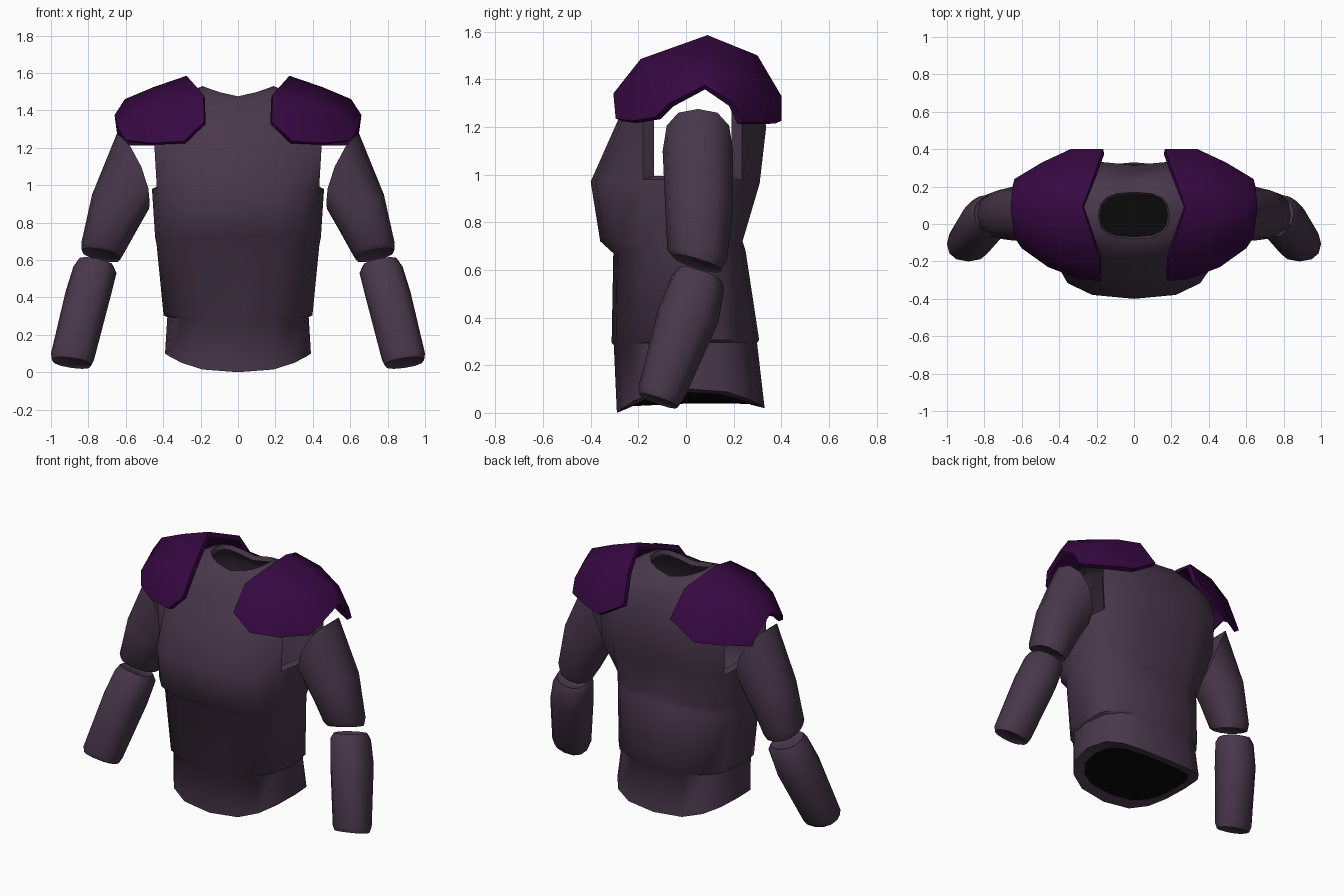
import bpy, bmesh, math
from mathutils import Vector

if "Cube" in bpy.data.objects:
    bpy.data.objects.remove(bpy.data.objects["Cube"])


def material(name, rgb):
    m = bpy.data.materials.new(name)
    m.diffuse_color = (*rgb, 1)
    m.use_nodes = True
    m.node_tree.nodes["Principled BSDF"].inputs["Base Color"].default_value = m.diffuse_color
    return m


cloth = material("dusky_mauve", (0.066, 0.039, 0.070))
purple = material("deep_purple", (0.037, 0.0025, 0.054))
black = material("black", (0.003, 0.003, 0.003))
N = 16


def spow(v, p):
    return math.copysign(abs(v) ** p, v)


def finish(name, bm, mat, thickness=0, mirror=False, angle=38):
    me = bpy.data.meshes.new(name)
    bm.to_mesh(me)
    bm.free()
    me.materials.append(mat)
    ob = bpy.data.objects.new(name, me)
    bpy.context.collection.objects.link(ob)
    bpy.ops.object.select_all(action='DESELECT')
    ob.select_set(True)
    bpy.context.view_layer.objects.active = ob
    if thickness:
        mod = ob.modifiers.new("shell", 'SOLIDIFY')
        mod.thickness, mod.offset = thickness, -1
        bpy.ops.object.modifier_apply(modifier=mod.name)
    if mirror:
        mod = ob.modifiers.new("mirror", 'MIRROR')
        mod.use_mirror_merge = False
        bpy.ops.object.modifier_apply(modifier=mod.name)
    bpy.ops.object.shade_smooth_by_angle(angle=math.radians(angle))
    return ob


def bridge(bm, rings, skip=lambda level, i: False):
    vs = [[bm.verts.new(p) for p in r] for r in rings]
    n = len(vs[0])
    for k in range(len(vs) - 1):
        a, b = vs[k], vs[k + 1]
        for i in range(n):
            if not skip(k, i):
                j = (i + 1) % n
                bm.faces.new((a[i], a[j], b[j], b[i]))
    return vs


# Torso: half width, front y, back y, then z at side, front, back
LEVELS = [
    (.33, -.23, .27, .085, .025, .035),
    (.39, -.29, .33, .10, .00, .02),
    (.378, -.303, .298, .295, .285, .295),
    (.398, -.312, .307, .305, .295, .305),
    (.435, -.305, .25, .68, .67, .68),
    (.443, -.36, .255, .72, .72, .72),
    (.46, -.40, .33, .98, .97, .96),
    (.475, -.28, .355, 1.22, 1.24, 1.20),
    (.43, -.20, .30, 1.38, 1.36, 1.38),
    (.26, -.15, .23, 1.50, 1.45, 1.45),
    (.19, -.08, .17, 1.53, 1.475, 1.475),
]
HOLE = (0, 1, N - 1, N // 2, N // 2 - 1, N // 2 + 1)


def body_ring(k):
    w, yf, yb, zs, zf, zb = LEVELS[k]
    yc = (yf + yb) / 2
    pts = []
    for i in range(N):
        a = 2 * math.pi * i / N
        c, s = spow(math.cos(a), .75), spow(math.sin(a), .75)
        z_end = zb if s > 0 else zf
        blend = abs(math.cos(a)) if k > 8 else math.cos(a) ** 2
        x, y = w * c, yc + (yb - yf) / 2 * s
        if i == N // 4 and 4 < k < 9:
            y -= .04  # spine groove
        if 6 <= k <= 8 and i in HOLE and abs(s) > .1:
            y = .235 if s > 0 else -.18  # straight arm hole edges
        pts.append((x, y, z_end + (zs - z_end) * blend))
    return pts


# arm holes are the two columns on each side between chest and shoulder
def arm_hole(level, i):
    return level in (6, 7) and i in (0, N - 1, N // 2 - 1, N // 2)


bm = bmesh.new()
vs = bridge(bm, [body_ring(k) for k in range(len(LEVELS))], arm_hole)
# turned-in rim of the arm holes
rims = {vs[k][i] for k in (6, 7, 8) for i in HOLE}
edges = [e for e in bm.edges if e.is_boundary and all(v in rims for v in e.verts)]
new = bmesh.ops.extrude_edge_only(bm, edges=edges)["geom"]
for v in new:
    if isinstance(v, bmesh.types.BMVert):
        v.co.x *= .93
        v.co.y += (.03 - v.co.y) * .22
        v.co.z += .015 if v.co.z < 1.1 else 0
bmesh.ops.recalc_face_normals(bm, faces=bm.faces[:])
finish("torso_shell", bm, cloth, thickness=.03, angle=58)

# Dark bottom closing the hem
bm = bmesh.new()
rim = [bm.verts.new((x, y, z + .003)) for x, y, z in body_ring(0)]
mid = bm.verts.new((0, .02, .04))
for i in range(N):
    bm.faces.new((rim[i], rim[(i + 1) % N], mid))
finish("torso_bottom", bm, black, angle=60)

# Shoulder guards: five rows from front over the top to the back
GUARD = [
    [(.18, -.305, 1.34), (.29, -.295, 1.235), (.46, -.23, 1.225), (.60, -.13, 1.24)],
    [(.185, -.19, 1.485), (.35, -.20, 1.45), (.52, -.14, 1.39), (.64, -.07, 1.30)],
    [(.275, .09, 1.585), (.45, .09, 1.525), (.605, .09, 1.46), (.66, .08, 1.375)],
    [(.20, .30, 1.50), (.38, .29, 1.465), (.55, .24, 1.40), (.65, .20, 1.30)],
    [(.165, .40, 1.33), (.34, .40, 1.225), (.49, .33, 1.22), (.64, .24, 1.22)],
]
bm = bmesh.new()
g = [[bm.verts.new(p) for p in row] for row in GUARD]
for r in range(4):
    for c in range(3):
        bm.faces.new((g[r][c], g[r][c + 1], g[r + 1][c + 1], g[r + 1][c]))
bm.normal_update()
if sum(f.normal.z for f in bm.faces) < 0:
    bmesh.ops.reverse_faces(bm, faces=bm.faces[:])
finish("shoulder_guards", bm, purple, thickness=.03, mirror=True, angle=62)


# Arms: rings spanned by an inner and an outer (x, z) point, y centre and depth
def arm_ring(p, q, yc, b, tilt=0.0, bulge=(0, 0)):
    mid = Vector(((p[0] + q[0]) / 2, yc, (p[1] + q[1]) / 2))
    half = Vector(((q[0] - p[0]) / 2, 0, (q[1] - p[1]) / 2))
    side = Vector((0, b, -tilt))
    pts = []
    for i in range(12):
        a = 2 * math.pi * i / 12
        c, s = spow(math.cos(a), .85), spow(math.sin(a), .85)
        pts.append(mid + half * c + side * s
                   + Vector((bulge[0], 0, bulge[1])) * s * s)
    return pts


def arm(name, rings, inset_first):
    bm = bmesh.new()
    vs = bridge(bm, rings)
    caps = [bm.faces.new(vs[0]), bm.faces.new(vs[-1])]
    bmesh.ops.recalc_face_normals(bm, faces=bm.faces[:])
    bmesh.ops.inset_individual(bm, faces=caps if inset_first else caps[1:],
                               thickness=.012, depth=-.01)
    finish(name, bm, cloth, mirror=True, angle=50)


arm("upper_arms", [
    arm_ring((.476, .873), (.648, 1.275), .05, .148, bulge=(-.045, .025)),
    arm_ring((.535, .77), (.78, .95), .055, .142),
    arm_ring((.61, .635), (.838, .69), .047, .125, .02),
    arm_ring((.628, .605), (.835, .648), .047, .10, .03),
], False)
arm("forearms", [
    arm_ring((.665, .565), (.855, .60), .058, .09, .027),
    arm_ring((.65, .53), (.88, .565), .05, .11, .027),
    arm_ring((.685, .39), (.922, .43), .01, .127, .027),
    arm_ring((.77, .065), (1.0, .10), -.105, .095, .027),
    arm_ring((.785, .035), (.995, .065), -.115, .08, .027),
], True)
